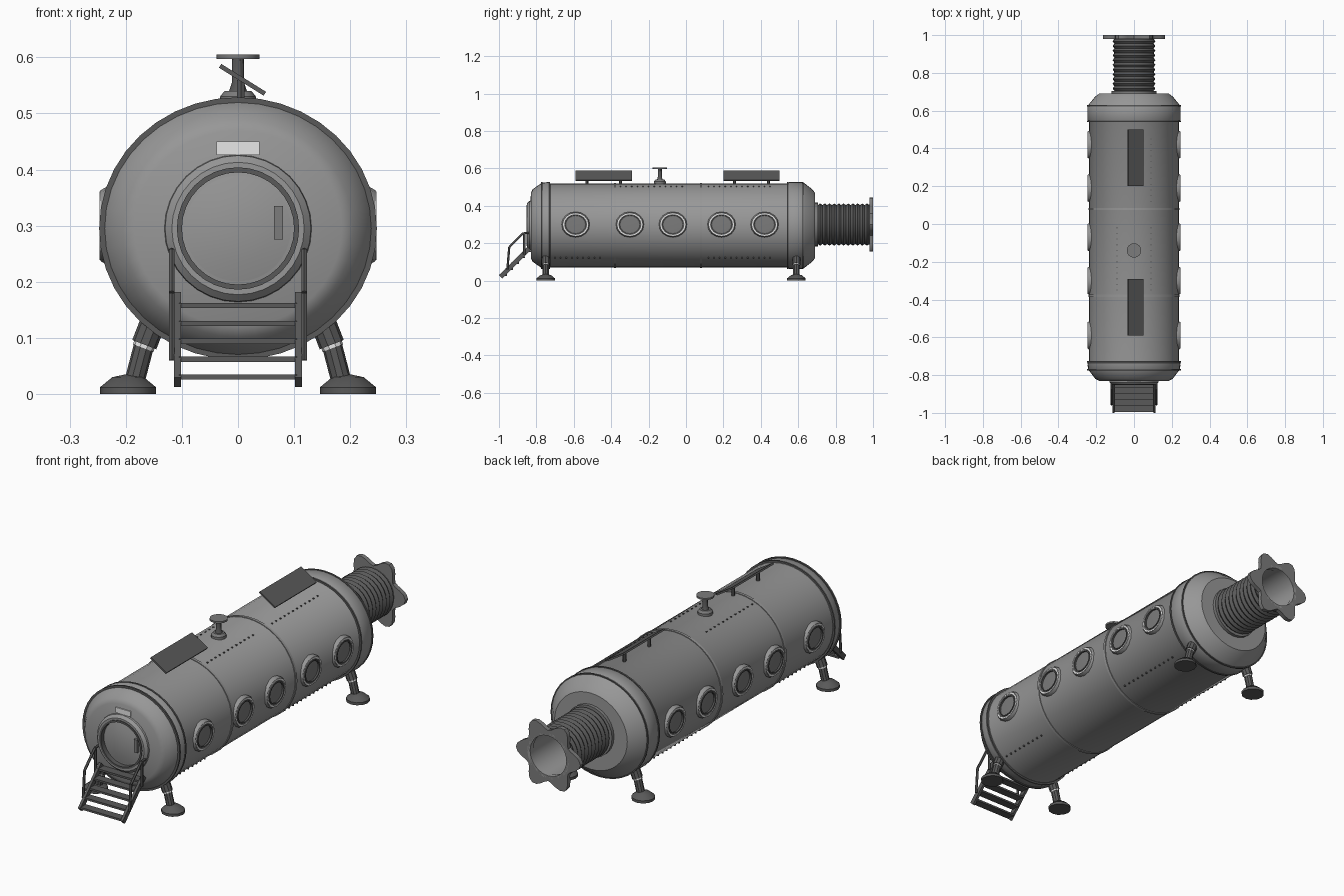
import bpy, bmesh, math
from mathutils import Matrix, Vector

if "Cube" in bpy.data.objects:
    bpy.data.objects.remove(bpy.data.objects["Cube"])


def material(name, v):
    m = bpy.data.materials.new(name)
    m.diffuse_color = (v, v, v, 1)
    m.use_nodes = True
    m.node_tree.nodes["Principled BSDF"].inputs["Base Color"].default_value = m.diffuse_color
    return m


HULL = material("hull grey", 0.31)
MID = material("mid grey", 0.2)
DARK = material("dark metal", 0.1)
WHITE = material("white", 0.95)

CZ, RX, SZ = 0.295, 0.238, 0.945     # hull axis height, half width, height ratio


def finish(name, bm, mat, matrix=Matrix(), angle=35):
    bmesh.ops.remove_doubles(bm, verts=bm.verts, dist=1e-5)
    bmesh.ops.recalc_face_normals(bm, faces=bm.faces)
    me = bpy.data.meshes.new(name)
    bm.to_mesh(me)
    bm.free()
    me.materials.append(mat)
    ob = bpy.data.objects.new(name, me)
    ob.matrix_world = matrix
    bpy.context.collection.objects.link(ob)
    bpy.ops.object.select_all(action='DESELECT')
    ob.select_set(True)
    bpy.context.view_layer.objects.active = ob
    bpy.ops.object.shade_smooth_by_angle(angle=math.radians(angle))
    return ob


def lathe(name, prof, mat, matrix=Matrix(), seg=32, closed=False, sz=1.0, lobe=0.0, lobes=6):
    """Spin (y, radius) points about the y axis; closed joins last point to first."""
    bm = bmesh.new()
    rings = []
    for y, r in prof:
        ring = []
        for i in range(seg):
            a = 2 * math.pi * i / seg
            k = r + (lobe * math.cos(lobes * a) if r > 0.12 else 0)
            ring.append(bm.verts.new((k * math.cos(a), y, k * math.sin(a) * sz)))
        rings.append(ring)
    pairs = list(zip(rings, rings[1:]))
    if closed:
        pairs.append((rings[-1], rings[0]))
    for a, b in pairs:
        for i in range(seg):
            j = (i + 1) % seg
            bm.faces.new((a[i], a[j], b[j], b[i]))
    return finish(name, bm, mat, matrix)


def ring(name, y0, y1, r0, r1, mat, matrix=Matrix(), **kw):
    return lathe(name, [(y0, r0), (y0, r1), (y1, r1), (y1, r0)], mat, matrix, closed=True, **kw)


def bar(name, p, q, r, mat, seg=6):
    p, q = Vector(p), Vector(q)
    bm = bmesh.new()
    bmesh.ops.create_cone(bm, cap_ends=True, segments=seg, radius1=r, radius2=r, depth=(q - p).length)
    rot = (q - p).to_track_quat('Z', 'Y').to_matrix().to_4x4()
    return finish(name, bm, mat, Matrix.Translation((p + q) / 2) @ rot)


def box(name, loc, size, mat, rot=Matrix()):
    bm = bmesh.new()
    bmesh.ops.create_cube(bm, size=1)
    bmesh.ops.scale(bm, vec=size, verts=bm.verts)
    return finish(name, bm, mat, Matrix.Translation(loc) @ rot)


axis = Matrix.Translation((0, 0, CZ))

# Pressure hull with chamfered ends
lathe("hull", [(-0.83, 0), (-0.83, 0.185), (-0.82, 0.205), (-0.77, 0.242), (-0.735, 0.246),
               (-0.725, RX), (0.54, RX), (0.55, 0.245), (0.625, 0.245), (0.635, 0.238),
               (0.675, 0.205), (0.69, 0.185), (0.69, 0)], HULL, axis, seg=40, sz=SZ)

# Seams and end bands
for y in (-0.38, 0.08):
    ring("hull_seam", y - 0.006, y + 0.006, 0.23, 0.2415, HULL, axis, seg=40, sz=SZ)
for y in (-0.772, -0.73, 0.545, 0.625):
    ring("end_band", y - 0.004, y + 0.004, 0.23, 0.2475, DARK, axis, seg=40, sz=SZ)

# Rivet rows along the roof and lower sides
bm = bmesh.new()
for deg, y0, y1 in ((68, -0.35, 0.04), (68, 0.12, 0.5), (112, -0.35, 0.04),
                    (-50, -0.7, -0.42), (-130, -0.7, -0.42), (-50, 0.12, 0.5), (-130, 0.12, 0.5)):
    a = math.radians(deg)
    for i in range(int((y1 - y0) / 0.03)):
        pos = (RX * math.cos(a), y0 + i * 0.03, CZ + RX * SZ * math.sin(a))
        bmesh.ops.create_cube(bm, size=0.006, matrix=Matrix.Translation(pos))
finish("rivets", bm, DARK)

# Front door: frame, inner lip, domed panel, handle, lamp plate
door = Matrix.Translation((0, 0, 0.295))
lathe("door_frame", [(-0.825, 0.132), (-0.838, 0.13), (-0.85, 0.118), (-0.85, 0.108),
                     (-0.825, 0.108)], HULL, door, closed=True)
ring("door_lip", -0.853, -0.826, 0.1, 0.109, DARK, door)
lathe("door_panel", [(-0.828, 0.103), (-0.838, 0.06), (-0.842, 0)], HULL, door)
box("door_handle", (0.072, -0.84, 0.305), (0.016, 0.014, 0.06), MID)
box("door_lamp", (0, -0.831, 0.438), (0.076, 0.008, 0.024), WHITE)

# Portholes down both sides
for side in (-1, 1):
    for y in (-0.59, -0.3, -0.07, 0.19, 0.42):
        m = Matrix.Translation((0, y, 0.3)) @ Matrix.Rotation(-side * math.pi / 2, 4, 'Z')
        lathe("porthole_frame", [(0.21, 0.076), (0.236, 0.076), (0.245, 0.07), (0.245, 0.058),
                                 (0.238, 0.052), (0.21, 0.052)], HULL, m, seg=16, closed=True, sz=0.9)
        ring("porthole_seal", 0.238, 0.2465, 0.062, 0.068, WHITE, m, seg=16, sz=0.9)
        ring("porthole_lip", 0.225, 0.247, 0.05, 0.056, DARK, m, seg=16, sz=0.9)
        lathe("porthole_glass", [(0.239, 0.053), (0.241, 0)], MID, m, seg=16, sz=0.9)

# Rear docking tunnel: ribbed sleeve, lining, lobed flange
tunnel = Matrix.Translation((0, 0, 0.3))
ribs = [(0.68 + 0.0125 * i, 0.113 if i % 2 else 0.104) for i in range(25)]
lathe("tunnel_sleeve", ribs, DARK, tunnel, seg=24)
lathe("tunnel_lining", [(0.69, 0.095), (0.99, 0.095)], HULL, tunnel, seg=24)
ring("tunnel_collar", 0.683, 0.705, 0.095, 0.118, MID, tunnel, seg=24)
ring("tunnel_flange", 0.98, 1.0, 0.094, 0.14, MID, tunnel, seg=48, lobe=0.024)
ring("flange_lip", 0.975, 1.0, 0.092, 0.106, HULL, tunnel, seg=24)

# Tilted roof panels on brackets
for y in (-0.44, 0.35):
    box("roof_panel", (0.008, y, 0.56), (0.094, 0.3, 0.008), DARK, Matrix.Rotation(math.radians(32), 4, 'Y'))
    for dy in (-0.09, 0.09):
        bar("panel_bracket", (0.005, y + dy, 0.51), (0.005, y + dy, 0.56), 0.008, DARK)

# Roof vent: base, stem, cap
up = Matrix.Translation((0, -0.14, 0)) @ Matrix.Rotation(math.pi / 2, 4, 'X')
lathe("vent_base", [(0.5, 0.032), (0.53, 0.032), (0.54, 0.024), (0.54, 0)], MID, up, seg=12)
lathe("vent_stem", [(0.54, 0.016), (0.555, 0.011), (0.6, 0.011)], DARK, up, seg=10)
lathe("vent_cap", [(0.597, 0), (0.597, 0.038), (0.605, 0.038), (0.605, 0)], MID, up, seg=16)

# Splayed legs with round feet
for s in (-1, 1):
    for y in (-0.75, 0.59):
        bar("leg_strut", (s * 0.185, y, 0.02), (s * 0.168, y, 0.085), 0.018, DARK, 10)
        bar("leg_collar", (s * 0.169, y, 0.082), (s * 0.166, y, 0.09), 0.0195, WHITE, 10)
        bar("leg_socket", (s * 0.167, y, 0.088), (s * 0.145, y, 0.145), 0.023, DARK, 10)
        foot = Matrix.Translation((s * 0.196, y, 0)) @ Matrix.Rotation(math.pi / 2, 4, 'X')
        lathe("foot", [(0, 0), (0, 0.05), (0.012, 0.05), (0.03, 0.028), (0.036, 0)], DARK, foot, seg=12)

# Entry stairs: stringers, treads, handrails
slope = Matrix.Rotation(math.radians(45), 4, 'X')
for s in (-1, 1):
    x = s * 0.108
    box("stair_stringer", (x, -0.915, 0.097), (0.012, 0.215, 0.024), DARK, slope)
    rail = [(-0.955, 0.06), (-0.945, 0.18), (-0.87, 0.255), (-0.825, 0.255)]
    for a, b in zip(rail, rail[1:]):
        bar("stair_handrail", (s * 0.118, *a), (s * 0.118, *b), 0.006, DARK)
    bar("stair_post", (s * 0.118, -0.865, 0.14), (s * 0.118, -0.865, 0.255), 0.006, DARK)
for i in range(5):
    box("stair_tread", (0, -0.977 + 0.032 * i, 0.03 + 0.032 * i), (0.21, 0.038, 0.009), DARK)
